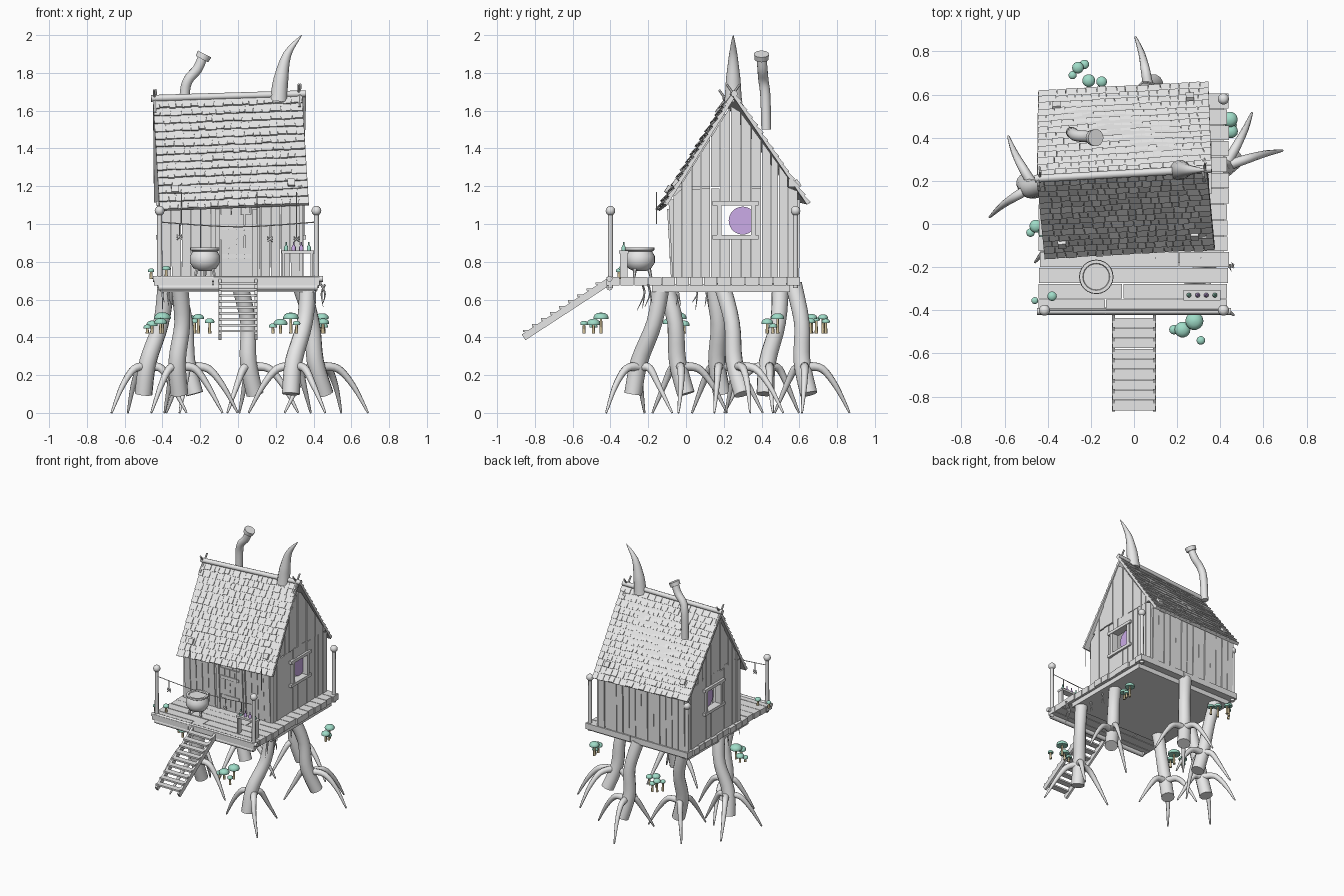
import bpy, bmesh, math, random
from mathutils import Vector as V

random.seed(4)
if "Cube" in bpy.data.objects:
    bpy.data.objects.remove(bpy.data.objects["Cube"], do_unlink=True)


def material(name, rgb):
    m = bpy.data.materials.new(name)
    m.use_nodes = True
    m.diffuse_color = (*rgb, 1)
    m.node_tree.nodes["Principled BSDF"].inputs["Base Color"].default_value = (*rgb, 1)
    return m


GREY = material("pale grey wood", (0.8, 0.8, 0.8))
TEAL = material("teal", (0.35, 0.72, 0.58))
LILAC = material("lilac", (0.64, 0.44, 0.86))
TAN = material("tan stem", (0.64, 0.53, 0.32))


def finish(bm, name, mat=GREY, smooth=False):
    bmesh.ops.recalc_face_normals(bm, faces=bm.faces)
    me = bpy.data.meshes.new(name)
    bm.to_mesh(me)
    bm.free()
    me.materials.append(mat)
    ob = bpy.data.objects.new(name, me)
    bpy.context.collection.objects.link(ob)
    if smooth:
        bpy.ops.object.select_all(action='DESELECT')
        ob.select_set(True)
        bpy.context.view_layer.objects.active = ob
        bpy.ops.object.shade_smooth_by_angle(angle=math.radians(50))


def hexa(bm, low, high):
    """Six-sided block from two matching quads."""
    a, b = [bm.verts.new(p) for p in low], [bm.verts.new(p) for p in high]
    bm.faces.new(a[::-1])
    bm.faces.new(b)
    for i in range(4):
        j = (i + 1) % 4
        bm.faces.new((a[i], a[j], b[j], b[i]))


def box(bm, x0, x1, y0, y1, z0, z1, lean=(0, 0)):
    quad = [(x0, y0), (x1, y0), (x1, y1), (x0, y1)]
    hexa(bm, [(*q, z0) for q in quad], [(x + lean[0], y + lean[1], z1) for x, y in quad])


def skin(bm, rings):
    loops = [[bm.verts.new(p) for p in r] for r in rings]
    n = len(loops[0])
    for a, b in zip(loops, loops[1:]):
        for i in range(n):
            j = (i + 1) % n
            bm.faces.new((a[i], a[j], b[j], b[i]))
    bm.faces.new(loops[0][::-1])
    bm.faces.new(loops[-1])


def circle(c, u, w, r, n):
    return [c + (u * math.cos(math.tau * i / n) + w * math.sin(math.tau * i / n)) * r for i in range(n)]


def lathe(bm, base, profile, n=16):
    skin(bm, [circle(V(base) + V((0, 0, z)), V((1, 0, 0)), V((0, 1, 0)), r, n) for r, z in profile])


def tube(bm, pts, radii, n=10, steps=4):
    """Tapered tube through smoothly joined points."""
    p = [V(q) for q in pts]
    whole = p[-1] - p[0]
    ref = whole.cross(V((0, 0, 1)))
    ref = ref.normalized() if ref.length > 0.001 else V((1, 0, 0))
    path, rad = [], []
    for i in range(len(p) - 1):
        a, b, c, d = p[max(i - 1, 0)], p[i], p[i + 1], p[min(i + 2, len(p) - 1)]
        for s in range(steps + (i == len(p) - 2)):
            t = s / steps
            path.append(0.5 * (2*b + (c - a)*t + (2*a - 5*b + 4*c - d)*t*t + (3*b - a - 3*c + d)*t**3))
            rad.append(radii[i] + (radii[i + 1] - radii[i]) * t)
    rings = []
    for i, c in enumerate(path):
        d = (path[min(i + 1, len(path) - 1)] - path[max(i - 1, 0)]).normalized()
        u = d.cross(ref).normalized()
        rings.append(circle(c, u, d.cross(u), rad[i], n))
    skin(bm, rings)


# Deck: lower platform, and boards in broken rows
bm = bmesh.new()
box(bm, -0.41, 0.415, -0.18, 0.55, 0.64, 0.682)
finish(bm, "lower_platform")
bm = bmesh.new()
rows = 14
for i in range(rows):
    y, cut, e = -0.42 + i * 0.0735, random.uniform(-0.25, 0.25), random.uniform(0, 0.012)
    box(bm, -0.445 + e, cut - 0.003, y, y + 0.069, 0.675, 0.717 + e / 4)
    box(bm, cut + 0.003, 0.43 + e, y, y + 0.069, 0.675, 0.72)
finish(bm, "deck_boards")
bm = bmesh.new()
tube(bm, [(-0.45, -0.405, 0.71), (0.45, -0.405, 0.71)], [0.016, 0.016], 8)
tube(bm, [(-0.42, -0.405, 0.665), (0.42, -0.405, 0.665)], [0.017, 0.017], 8)
finish(bm, "deck_front_logs", smooth=True)

# Corner posts with ball tops, and a sagging rope with charms
bm = bmesh.new()
for x in (-0.415, 0.415):
    for y in (-0.40, 0.58):
        lathe(bm, (x, y, 0.66), [(0.015, 0), (0.013, 0.39)], 10)
        ball = [(0.026 * math.sin(math.pi * k / 8), 0.41 - 0.026 * math.cos(math.pi * k / 8)) for k in range(1, 8)]
        lathe(bm, (x, y, 0.66), ball, 14)
finish(bm, "corner_posts", smooth=True)
bm = bmesh.new()
tube(bm, [(-0.41, -0.40, 1.01), (0, -0.40, 0.985), (0.41, -0.40, 1.01)], [0.003] * 3, 6)
for x, top, low in ((-0.31, 1.0, 0.93), (0.17, 0.99, 0.92), (0.31, 1.0, 0.92)):
    tube(bm, [(x, -0.40, top), (x, -0.40, low)], [0.0025] * 2, 5, 1)
    for dx, dz in ((0.014, 0.014), (0.014, -0.014), (0.016, 0)):
        tube(bm, [(x - dx, -0.40, low - dz), (x + dx, -0.40, low + dz)], [0.004] * 2, 5, 1)
for x in (-0.30, 0.10, 0.31):
    tube(bm, [(x, -0.157, 1.17), (x, -0.157, 1.0)], [0.003] * 2, 5, 1)
finish(bm, "rope_and_charms")

# Plank walls, the front one leaning out a little
XL, XR, YF, YB = -0.405, 0.33, -0.055, 0.583
bm = bmesh.new()
count = 14
for y, out, tilt in ((YF, -1, -0.022), (YB, 1, 0.006)):
    w = (XR - XL) / count
    for i in range(count):
        x = XL + i * w
        y0, y1 = sorted((y - out * 0.01, y + out * (0.01 + random.uniform(0, 0.006))))
        box(bm, x + 0.002, x + w - 0.002, y0, y1, 0.715, 1.13, (random.uniform(-0.002, 0.002), tilt))
finish(bm, "front_and_back_walls")

WY0, WY1, WZ0, WZ1 = 0.18, 0.345, 0.94, 1.10
edges = [YF - 0.012, -0.02, 0.03, 0.08, 0.13, WY0, 0.235, 0.29, WY1, 0.40, 0.45, 0.49, 0.54, YB + 0.01]
for side, x, apex, top in (("right", XL, 0.21, 1.62), ("left", XR, 0.25, 1.645)):
    bm = bmesh.new()
    inward = 1 if x < 0 else -1

    def under_roof(y):
        return top - (1.58 * (apex - y) if y < apex else 1.38 * (y - apex))

    def gable_plank(a, b, z0, z1):
        xs = sorted((x + inward * 0.012, x - inward * (0.01 + random.uniform(0, 0.007))))
        a, b = a + 0.002, b - 0.002
        za, zb = max(z0 + 0.005, min(z1, under_roof(a))), max(z0 + 0.005, min(z1, under_roof(b)))
        hexa(bm, [(xs[0], a, z0), (xs[1], a, z0), (xs[1], b, z0), (xs[0], b, z0)],
             [(xs[0], a, za), (xs[1], a, za), (xs[1], b, zb), (xs[0], b, zb)])

    for a, b in zip(edges, edges[1:]):
        if WY0 <= a < WY1:
            gable_plank(a, b, 0.715, WZ0)
            gable_plank(a, b, WZ1, 1.20)
        else:
            gable_plank(a, b, 0.715, 1.20 + random.uniform(-0.015, 0.015))
        if max(under_roof(a), under_roof(b)) > 1.21:
            gable_plank(a, b, 1.195, 2)
    finish(bm, side + "_gable_wall")
    # Window frame and round pane set back inside it
    bm = bmesh.new()
    for z in (WZ0 - 0.01, WZ1 + 0.01):
        box(bm, x - 0.03, x + 0.03, 0.14, 0.385, z - 0.011, z + 0.011)
    for y in (WY0 - 0.005, WY1 + 0.01):
        box(bm, x - 0.025, x + 0.025, y - 0.012, y + 0.012, WZ0 - 0.02, WZ1 + 0.02)
    finish(bm, side + "_window_frame")
    bm = bmesh.new()
    skin(bm, [circle(V((x + inward * 0.018 + d, 0.30, 1.018)), V((0, 1, 0)), V((0, 0, 1)), 0.074, 28)
              for d in (-0.004, 0.004)])
    finish(bm, side + "_window_pane", LILAC)

# Door with frame and diagonal brace
bm = bmesh.new()
for i in range(4):
    box(bm, -0.09 + i * 0.042, -0.051 + i * 0.042, -0.074, -0.06, 0.722, 1.05, (0, -0.018))
for x in (-0.11, 0.09):
    box(bm, x - 0.012, x + 0.012, -0.08, -0.05, 0.72, 1.08, (0, -0.02))
for z, y in ((0.83, -0.087), (0.98, -0.095)):
    box(bm, -0.085, 0.07, y, y + 0.02, z - 0.012, z + 0.012)
box(bm, -0.085, -0.06, -0.086, -0.07, 0.83, 0.98, (0.13, -0.008))
finish(bm, "door")

# Crooked roof: two slabs covered in rows of uneven shingles
panels = {
    "front": [(-0.45, 0.21, 1.65), (0.34, 0.25, 1.68), (0.375, -0.11, 1.105), (-0.415, -0.15, 1.075)],
    "back": [(0.36, 0.26, 1.68), (-0.45, 0.21, 1.65), (-0.445, 0.61, 1.12), (0.345, 0.65, 1.11)]}
for side, quad in panels.items():
    A, B, C, D = [V(q) for q in quad]
    normal = (C - A).cross(B - D).normalized()
    normal = normal if normal.z > 0 else -normal

    def on_roof(u, v, h):
        return (A * (1 - u) + B * u) * (1 - v) + (D * (1 - u) + C * u) * v + normal * h

    def tile(bm, u0, u1, v0, v1, h0, h1, base=0.0):
        corners = [(u0, v0, h0), (u1, v0, h0), (u1, v1, h1), (u0, v1, h1)]
        hexa(bm, [on_roof(u, v, base) for u, v, h in corners], [on_roof(u, v, h) for u, v, h in corners])

    bm = bmesh.new()
    tile(bm, 0, 1, 0, 1, 0.003, 0.003, -0.012)
    finish(bm, side + "_roof_slab")
    bm = bmesh.new()
    courses = 14
    for r in range(courses):
        u = 0.0
        while u < 0.99:
            w = random.uniform(0.04, 0.075)
            end = 1 if u + w > 0.96 else u + w
            v1 = (r + 1 + random.uniform(-0.06, 0.09)) / courses
            tile(bm, u, end - 0.003, r / courses, v1, 0.004, random.uniform(0.01, 0.015))
            u = end
    for u, v in ((0.11, 0.83), (0.89, 0.81)):
        tile(bm, u - 0.024, u + 0.024, v - 0.03, v + 0.03, 0.024, 0.024)
    finish(bm, side + "_roof_shingles")

# Ridge log and crossed sticks at its ends
bm = bmesh.new()
tube(bm, [(-0.46, 0.21, 1.665), (0.36, 0.256, 1.69)], [0.018, 0.018], 8)
for x, y, z in ((-0.44, 0.21, 1.65), (0.325, 0.25, 1.68)):
    for s in (-1, 1):
        tube(bm, [(x, y - s * 0.05, z - 0.06), (x + s * 0.005, y + s * 0.035, z + 0.06)], [0.009, 0.006], 6, 1)
finish(bm, "ridge_log", smooth=True)

# Curved horn and bent chimney
bm = bmesh.new()
tube(bm, [(0.215, 0.25, 1.65), (0.228, 0.25, 1.77), (0.262, 0.25, 1.90), (0.337, 0.25, 2.0)],
     [0.048, 0.039, 0.022, 0.001], 14, 6)
finish(bm, "ridge_horn", smooth=True)
bm = bmesh.new()
tube(bm, [(-0.29, 0.425, 1.50), (-0.283, 0.42, 1.68), (-0.265, 0.41, 1.76), (-0.215, 0.405, 1.82), (-0.188, 0.40, 1.88)],
     [0.026, 0.027, 0.027, 0.027, 0.026], 14)
tube(bm, [(-0.191, 0.40, 1.873), (-0.177, 0.40, 1.90)], [0.037, 0.040], 14, 1)
finish(bm, "chimney", smooth=True)

# Stair
bm = bmesh.new()
for x in (-0.095, 0.095):
    hexa(bm, [(x - 0.008, -0.42, 0.665), (x + 0.008, -0.42, 0.665), (x + 0.008, -0.85, 0.385), (x - 0.008, -0.85, 0.385)],
         [(x - 0.008, -0.42, 0.71), (x + 0.008, -0.42, 0.71), (x + 0.008, -0.87, 0.415), (x - 0.008, -0.87, 0.415)])
for i in range(9):
    y, z = -0.455 - i * 0.048, 0.685 - i * 0.0315
    box(bm, -0.1, 0.1, y - 0.025, y + 0.02, z - 0.006, z + 0.006)
finish(bm, "stair")

# Trunk legs with claw roots: foot, top, claw angles
legs = [((-0.50, 0.19), (-0.38, 0.14), (223, 111, 350)), ((0.09, 0.65), (0.01, 0.57), (111, 231, 351)),
        ((0.46, 0.30), (0.33, 0.19), (10, 68, 203)), ((0.28, -0.28), (0.37, -0.13), (322, 165, 63)),
        ((-0.31, 0.0), (-0.31, -0.11), (350, 230, 110)), ((-0.23, 0.42), (-0.33, 0.50), (10, 130, 250))]
bm = bmesh.new()
for (fx, fy), (tx, ty), angles in legs:
    def along(t, bend=0.0):
        return V((fx + (tx - fx) * t + bend, fy + (ty - fy) * t + bend, 0.1 + 0.58 * t))
    tube(bm, [along(0), along(0.3, -0.012), along(0.65, 0.015), along(1)], [0.047, 0.046, 0.042, 0.046], 12)
    foot, root = V((fx, fy, 0)), along(0.25)
    for a in angles:
        d = V((math.cos(math.radians(a)), math.sin(math.radians(a)), 0))
        tube(bm, [root + d * 0.015, foot.lerp(root, 0.4) * 1 + d * 0.085 + V((0, 0, 0.135)),
                  foot + d * 0.155 + V((0, 0, 0.14)), foot + d * 0.232], [0.025, 0.021, 0.015, 0.005], 8)
finish(bm, "trunk_legs", smooth=True)
bm = bmesh.new()
for x, y in ((0.44, -0.2), (0.41, -0.23), (-0.36, -0.12), (-0.4, 0.05), (0.36, 0.1), (0.34, -0.05)):
    for k in range(2):
        p, s = V((x + k * 0.02, y, 0.68)), random.uniform(-0.03, 0.03)
        tube(bm, [p, p + V((s, 0.01, -0.05)), p + V((s / 2, s, -random.uniform(0.09, 0.14)))], [0.006, 0.005, 0.001], 5)
finish(bm, "hanging_roots", smooth=True)

# Cauldron on three feet
bm = bmesh.new()
lathe(bm, (-0.175, -0.245, 0.75), [(0.03, 0), (0.06, 0.015), (0.08, 0.045), (0.08, 0.08), (0.066, 0.105), (0.078, 0.112),
                                   (0.078, 0.125), (0.063, 0.125), (0.06, 0.118)], 24)
for a in (90, 210, 330):
    c, s = math.cos(math.radians(a)), math.sin(math.radians(a))
    tube(bm, [(-0.175 + c * 0.045, -0.245 + s * 0.045, 0.78), (-0.175 + c * 0.06, -0.245 + s * 0.06, 0.718)], [0.012, 0.007], 6, 1)
finish(bm, "cauldron", smooth=True)

# Side table with bottles
bm = bmesh.new()
box(bm, 0.23, 0.40, -0.355, -0.305, 0.845, 0.86)
for x in (0.235, 0.385):
    box(bm, x, x + 0.012, -0.35, -0.31, 0.72, 0.845)
finish(bm, "side_table")
for i, mat in enumerate((TEAL, LILAC, LILAC, TEAL)):
    bm = bmesh.new()
    lathe(bm, (0.255 + i * 0.04, -0.33, 0.86), [(0.011, 0), (0.011, 0.018), (0.004, 0.03), (0.004, 0.045)], 10)
    finish(bm, "bottle_%d" % (i + 1), mat, True)

# Mushroom clusters: x, y, cap height, cap radius
caps = [(0.28, -0.45, 0.505, 0.042), (0.225, -0.49, 0.475, 0.037), (0.185, -0.49, 0.46, 0.022), (0.31, -0.54, 0.475, 0.02),
        (-0.26, 0.725, 0.505, 0.027), (-0.23, 0.74, 0.485, 0.022), (-0.285, 0.69, 0.495, 0.019), (-0.21, 0.665, 0.505, 0.03),
        (-0.15, 0.66, 0.485, 0.025), (0.445, 0.485, 0.505, 0.036), (0.45, 0.43, 0.48, 0.032), (0.455, 0.46, 0.46, 0.022),
        (-0.455, -0.01, 0.47, 0.03), (-0.48, -0.04, 0.455, 0.02), (-0.40, -0.04, 0.505, 0.045), (-0.41, -0.09, 0.48, 0.034),
        (-0.38, -0.335, 0.765, 0.022), (-0.46, -0.355, 0.755, 0.016)]
stems, tops = bmesh.new(), bmesh.new()
for x, y, z, r in caps:
    foot = 0.42 if z < 0.6 else 0.71
    lathe(stems, (x, y, foot), [(0.009, 0), (0.006, z - foot)], 8)
    lathe(tops, (x, y, z), [(r * 0.3, -0.006), (r * 0.95, -0.009), (r, 0), (r * 0.85, r * 0.32), (r * 0.5, r * 0.55), (r * 0.08, r * 0.62)], 14)
finish(stems, "mushroom_stems", TAN, True)
finish(tops, "mushroom_caps", TEAL, True)
